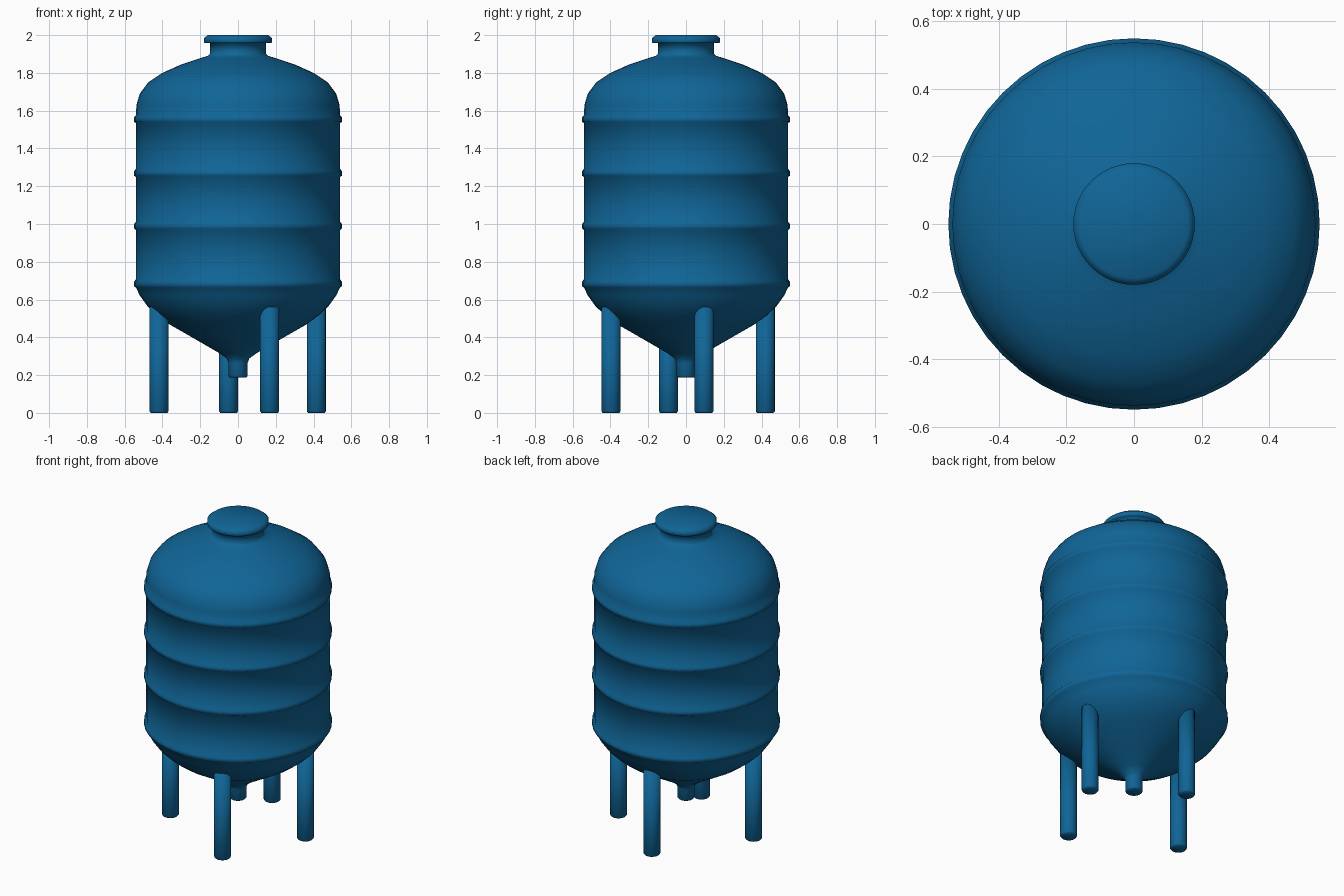
import bpy, bmesh, math

if "Cube" in bpy.data.objects:
    bpy.data.objects.remove(bpy.data.objects["Cube"])

blue = bpy.data.materials.new("tank blue")
blue.diffuse_color = (0.005, 0.13, 0.31, 1)
blue.use_nodes = True
blue.node_tree.nodes["Principled BSDF"].inputs["Base Color"].default_value = blue.diffuse_color


def lathe(name, profile, sides, location=(0, 0, 0)):
    """Spin (radius, height) points around z; radius 0 closes an end."""
    bm = bmesh.new()
    rings = []
    for r, z in profile:
        if r == 0:
            rings.append([bm.verts.new((0, 0, z))] * sides)
        else:
            rings.append([bm.verts.new((r * math.cos(a), r * math.sin(a), z))
                          for a in (2 * math.pi * i / sides for i in range(sides))])
    for low, high in zip(rings, rings[1:]):
        for i in range(sides):
            j = (i + 1) % sides
            corners = [low[i], low[j], high[j], high[i]]
            bm.faces.new(list(dict.fromkeys(corners)))
    bmesh.ops.recalc_face_normals(bm, faces=bm.faces[:])
    for f in bm.faces:
        f.smooth = True
    mesh = bpy.data.meshes.new(name)
    bm.to_mesh(mesh)
    bm.free()
    mesh.materials.append(blue)
    obj = bpy.data.objects.new(name, mesh)
    obj.location = location
    bpy.context.collection.objects.link(obj)
    return obj


# Tank: drain spout, cone, ribbed wall, dome, neck and flanged lid
R = 0.54
spout_and_cone = [(0, 0.188), (0.044, 0.188), (0.05, 0.195), (0.05, 0.262),
                  (0.06, 0.288), (0.10, 0.317), (0.20, 0.375), (0.36, 0.467),
                  (0.43, 0.518), (0.48, 0.566), (0.52, 0.622)]
wall = []
for z in (0.685, 0.99, 1.27, 1.555):
    wall += [(R, z - 0.022), (R + 0.01, z - 0.014), (R + 0.01, z + 0.01), (R, z + 0.022)]
dome = [(0.538, 1.63), (0.52, 1.69), (0.475, 1.75), (0.40, 1.80),
        (0.30, 1.845), (0.20, 1.878), (0.16, 1.89), (0.148, 1.903)]
neck_and_lid = [(0.148, 1.957), (0.175, 1.957), (0.18, 1.963), (0.18, 1.985),
                (0.16, 2.0), (0, 2.0)]
lathe("tank", spout_and_cone + wall + dome + neck_and_lid, 48)

# Four legs, set slightly turned around the axis
leg_profile = [(0, 0), (0.044, 0), (0.05, 0.008), (0.05, 0.56), (0, 0.56)]
for name, x, y in (("front_leg", 0.167, -0.397), ("right_leg", 0.415, 0.095),
                   ("back_leg", -0.05, 0.42), ("left_leg", -0.418, -0.093)):
    lathe(name, leg_profile, 20, (x, y, 0))
